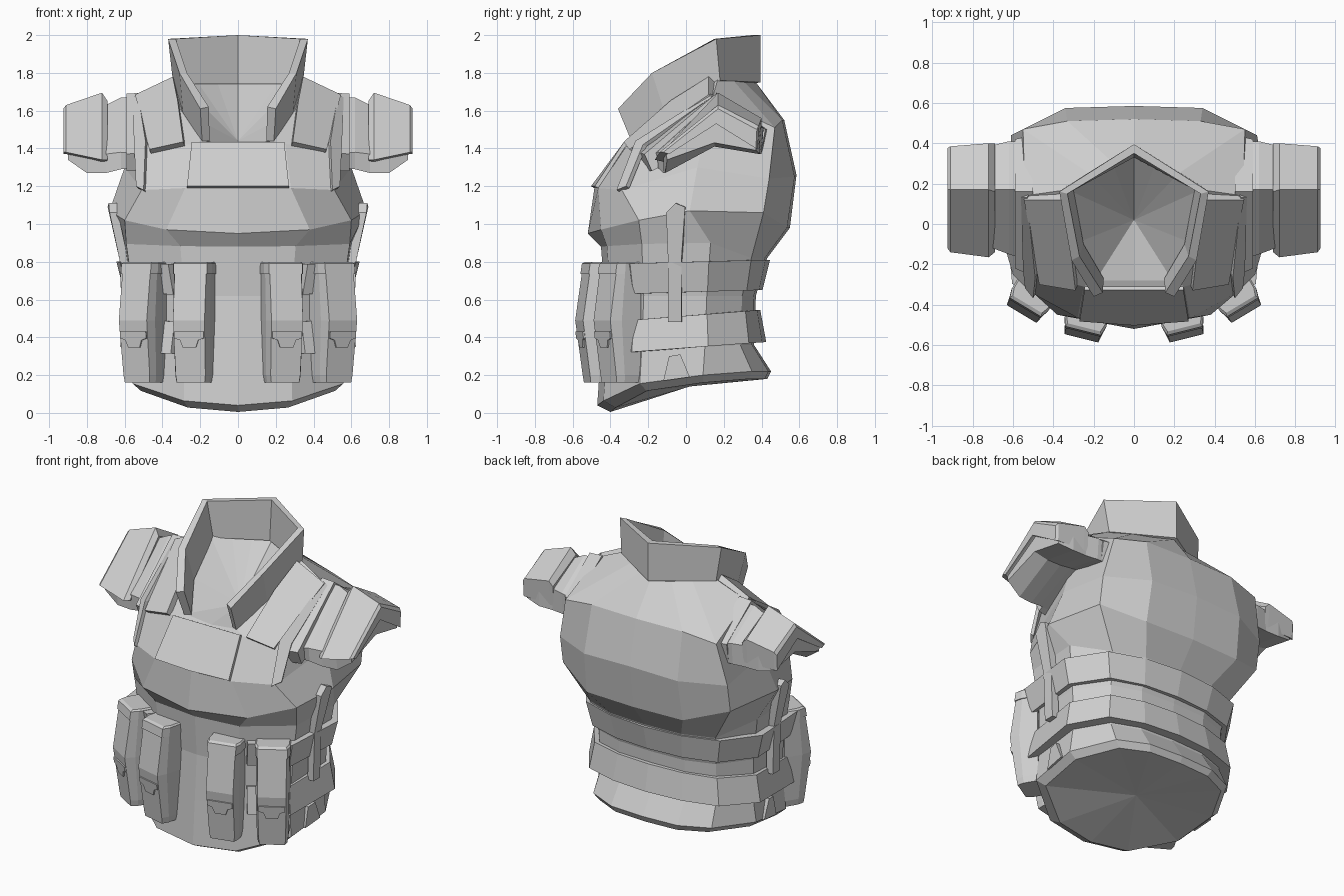
import bpy, bmesh, math
from mathutils import Vector, Matrix

grey = bpy.data.materials.new("plain_grey")
grey.diffuse_color = (0.62, 0.62, 0.62, 1)


def add_mesh(name, verts, faces):
    me = bpy.data.meshes.new(name)
    me.from_pydata([tuple(v) for v in verts], [], faces)
    bm = bmesh.new()
    bm.from_mesh(me)
    bmesh.ops.recalc_face_normals(bm, faces=bm.faces)
    bm.to_mesh(me)
    bm.free()
    me.materials.append(grey)
    ob = bpy.data.objects.new(name, me)
    bpy.context.collection.objects.link(ob)
    return ob


def flip(pts):
    return [(-p[0], p[1], p[2]) for p in pts]


def loft(name, rings, tips=None):
    """Skin closed rings of equal length; ends are flat, or fans to two tips."""
    n, m = len(rings[0]), len(rings)
    verts = [p for r in rings for p in r]
    faces = []
    for i in range(m - 1):
        a, b = i * n, (i + 1) * n
        faces += [(a + j, a + (j + 1) % n, b + (j + 1) % n, b + j) for j in range(n)]
    last = n * (m - 1)
    if tips:
        for k, start in enumerate((0, last)):
            faces += [(start + j, start + (j + 1) % n, len(verts) + k) for j in range(n)]
        verts += tips
    else:
        faces += [tuple(range(n)), tuple(range(last, last + n))]
    return add_mesh(name, verts, faces)


def pair(name, rings):
    loft(name + "_right", rings)
    loft(name + "_left", [flip(r) for r in rings])


def plate(name, pts, offset):
    off = Vector(offset)
    pair(name, [[Vector(p) for p in pts], [Vector(p) + off for p in pts]])


def full(half):
    return half + flip(half[-2:0:-1])


def waist_ring(width, front, z_front, side, z_side, back, z_back):
    """Half ring from front centre round the side to back centre."""
    def z(t):
        return z_front + (z_side - z_front) * t
    return [(0, front, z_front), (width * .50, front * .93, z(.15)),
            (width * .97, front * .52, z(.72)), (width, side, z_side),
            (width * .75, side + (back - side) * .72, z_back),
            (width * .42, back * .97, z_back), (0, back, z_back)]


# torso: ruled rings up to the waist, then chest ledge, chest, shoulder and neck rings
torso = [waist_ring(*r) for r in (
    (.53, -.40, .005, .09, .16, .43, .18),
    (.575, -.47, .04, .09, .20, .45, .22),
    (.56, -.45, .33, .10, .35, .36, .36),
    (.57, -.43, .62, .11, .62, .37, .62),
    (.61, -.45, .88, .13, .90, .43, .82))]
torso.append([(0, -.52, .95), (.38, -.45, .97), (.60, -.25, 1.02), (.68, .02, 1.07),
              (.61, .41, 1.06), (.35, .535, .98), (0, .55, .98)])
torso.append([(0, -.485, 1.19), (.28, -.465, 1.19), (.51, -.34, 1.18), (.60, .06, 1.30),
              (.61, .44, 1.24), (.34, .575, 1.25), (0, .585, 1.26)])
torso.append([(0, -.31, 1.42), (.25, -.31, 1.42), (.48, -.25, 1.42), (.54, .14, 1.67),
              (.55, .47, 1.51), (.33, .51, 1.55), (0, .52, 1.55)])
torso.append([(0, -.28, 1.42), (.19, -.28, 1.44), (.30, -.10, 1.60), (.33, .17, 1.77),
              (.22, .25, 1.76), (.11, .31, 1.75), (0, .37, 1.75)])
loft("torso", [full(h) for h in torso], tips=[(0, .02, .14), (0, .02, 1.44)])

# raised collar, open at the front: outer top, outer bottom, inner bottom, inner top
collar_half = [
    [(.20, -.36, 1.61), (.19, -.29, 1.44), (.15, -.27, 1.44), (.155, -.34, 1.62)],
    [(.31, -.18, 1.80), (.29, -.11, 1.58), (.25, -.10, 1.58), (.27, -.16, 1.80)],
    [(.37, .16, 1.98), (.345, .18, 1.76), (.30, .17, 1.74), (.33, .15, 1.98)],
    [(0, .395, 2.0), (0, .395, 1.75), (0, .33, 1.74), (0, .35, 2.0)],
]
loft("collar", collar_half + [flip(r) for r in collar_half[-2::-1]])

# chest panel
panel = [(-.27, -.465, 1.19), (0, -.485, 1.19), (.27, -.465, 1.19),
         (.245, -.31, 1.425), (0, -.31, 1.425), (-.245, -.31, 1.425)]
shift = Vector((0, -.018, .01))
loft("chest_panel", [panel, [Vector(p) + shift for p in panel]])

# shoulder pads and arm hole edging
plate("shoulder_pad", [(.28, -.30, 1.41), (.46, -.27, 1.37), (.535, .15, 1.66),
                       (.335, .15, 1.755), (.31, -.05, 1.63)], (.01, -.03, .025))
plate("arm_hole_edge", [(.49, -.35, 1.17), (.53, -.30, 1.19), (.54, -.21, 1.41), (.55, .15, 1.66),
                        (.52, .15, 1.68), (.48, -.25, 1.43)], (.01, -.018, .01))


# sleeves: bent cross sections lofted sideways
def bent(x, top, under):
    return [(x, y, z) for y, z in top + under]


pair("sleeve_band", [
    bent(.50, [(-.26, 1.38), (.16, 1.695), (.44, 1.50)], [(.41, 1.38), (.15, 1.46), (-.20, 1.28)]),
    bent(.59, [(-.22, 1.37), (.16, 1.69), (.42, 1.50)], [(.40, 1.38), (.15, 1.46), (-.18, 1.28)])])
pair("sleeve", [
    bent(.52, [(-.18, 1.37), (.17, 1.67), (.41, 1.49)], [(.40, 1.37), (.15, 1.43), (-.16, 1.30)]),
    bent(.62, [(-.15, 1.38), (.17, 1.67), (.41, 1.51)], [(.40, 1.37), (.15, 1.42), (-.14, 1.29)]),
    bent(.70, [(-.12, 1.37), (.17, 1.63), (.39, 1.51)], [(.39, 1.37), (.15, 1.41), (-.12, 1.27)]),
    bent(.80, [(-.12, 1.37), (.17, 1.61), (.39, 1.50)], [(.39, 1.37), (.15, 1.41), (-.11, 1.27)]),
    bent(.90, [(-.11, 1.40), (.17, 1.60), (.37, 1.49)], [(.37, 1.39), (.15, 1.43), (-.10, 1.34)])])
pair("arm_pad", [
    bent(.69, [(-.14, 1.34), (.16, 1.65), (.40, 1.53)], [(.39, 1.40), (.16, 1.55), (-.10, 1.33)]),
    bent(.72, [(-.165, 1.34), (.17, 1.695), (.40, 1.56)], [(.39, 1.40), (.16, 1.55), (-.12, 1.33)]),
    bent(.91, [(-.14, 1.38), (.17, 1.63), (.385, 1.52)], [(.38, 1.40), (.16, 1.53), (-.10, 1.37)]),
    bent(.925, [(-.12, 1.38), (.17, 1.61), (.375, 1.50)], [(.37, 1.40), (.16, 1.53), (-.09, 1.37)])])


# waist belts wrapping sides and back
def belt(name, path, z0, z1, flare, rise):
    sections = []
    for x, y in path:
        lift = rise * (y + .3)
        d = Vector((x, y, 0)).normalized()

        def p(off, z):
            return (x + d.x * off, y + d.y * off, z + lift)
        lo, hi = flare
        sections.append([p(lo, z0), p(hi, z1), p(-.06, z1), p(-.06, z0)])
    loft(name, sections + [flip(s) for s in sections[-2::-1]])


path = [(.33, -.38), (.55, -.27), (.585, .11), (.44, .31), (.23, .37), (0, .385)]
belt("upper_belt", path, .63, .79, (.02, .06), .03)
belt("lower_belt", path, .32, .49, (.04, .008), .08)

# side straps and lower side tabs
plate("side_strap", [(.57, -.09, .48), (.57, -.02, .48), (.58, -.02, .80), (.645, 0, 1.09),
                     (.64, -.05, 1.11), (.635, -.10, 1.06), (.58, -.09, .80)], (.045, -.005, 0))
plate("side_tab", [(.535, -.12, .17), (.545, .02, .19), (.545, -.03, .31), (.535, -.09, .30)], (.04, 0, 0))


# pouches: local depth at height z, placed by position and turn
def depth(z):
    return .095 + .045 * ((z - .16) / .33 if z < .49 else (.80 - z) / .31)


def pouch(name, x, y, turn, side):
    m = Matrix.Translation((x, y, 0)) @ Matrix.Rotation(turn, 4, 'Z')
    tag = "_right" if side > 0 else "_left"

    def put(pts):
        pts = [tuple(m @ Vector(p)) for p in pts]
        return pts if side > 0 else flip(pts)

    def ring(z, w, extra=0):
        d = depth(z) + extra
        return put([(-w, .04, z), (-w, -d * .55, z), (-w * .86, -d, z),
                    (w * .86, -d, z), (w, -d * .55, z), (w, .04, z)])
    loft(name + tag, [ring(.16, .088), ring(.20, .094), ring(.49, .1), ring(.79, .1)])
    loft(name + "_lid" + tag, [ring(.735, .106, .006), ring(.79, .106, .006), ring(.80, .098, -.01)])
    # closing tongue on the lid
    edge = [(.08, .43), (.08, .395), (.05, .385), (.035, .345)]
    outline = [(-u, z) for u, z in edge] + edge[::-1]
    loft(name + "_tongue" + tag, [put([(u, -depth(z) - e, z) for u, z in outline]) for e in (-.003, .009)])


for side in (1, -1):
    pouch("front_pouch", .227, -.43, math.radians(14), side)
    pouch("side_pouch", .485, -.325, math.radians(31), side)
